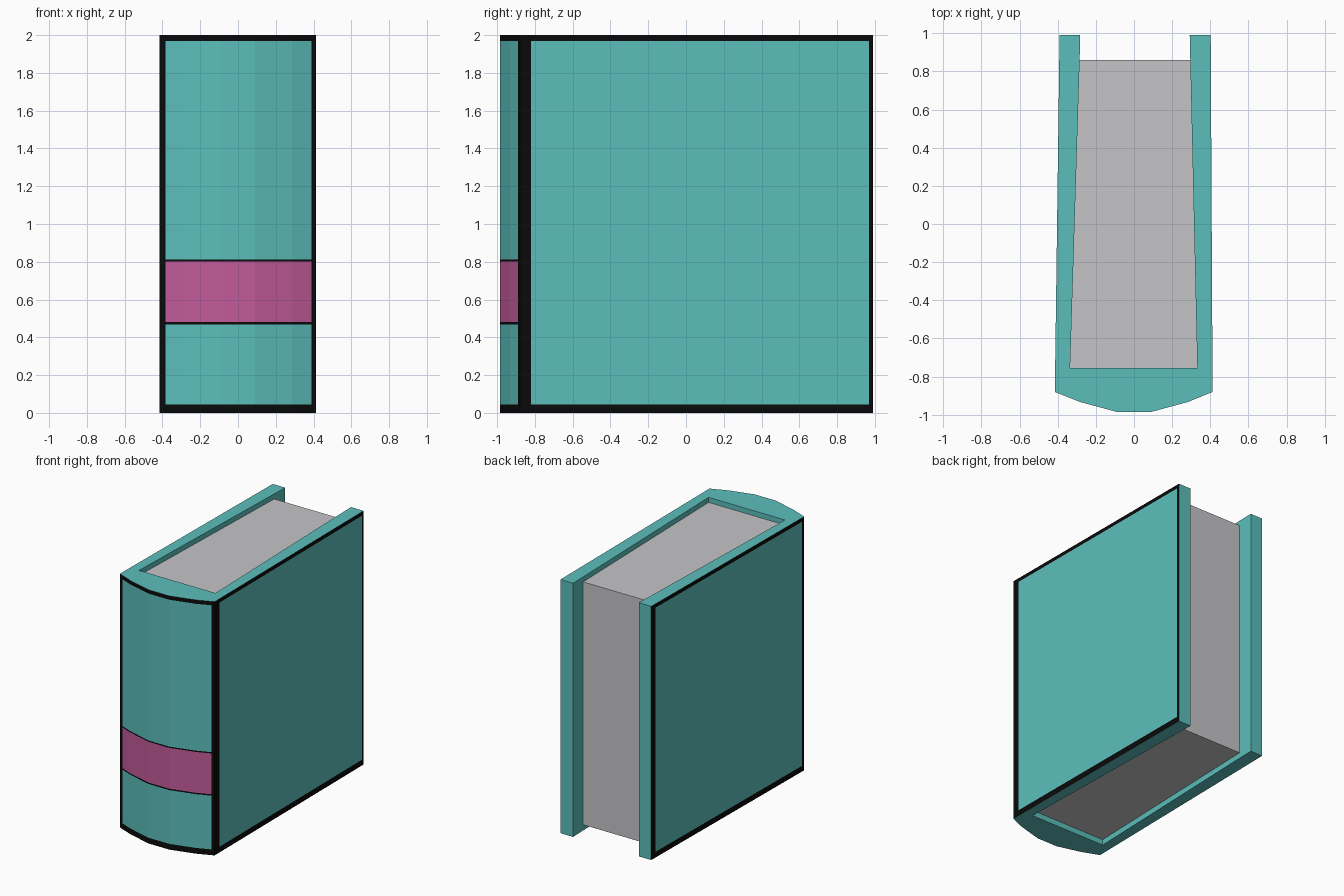
import bpy, bmesh
from mathutils import Vector

if "Cube" in bpy.data.objects:
    bpy.data.objects.remove(bpy.data.objects["Cube"])


def material(name, rgb):
    m = bpy.data.materials.new(name)
    m.diffuse_color = (*rgb, 1)
    m.use_nodes = True
    m.node_tree.nodes["Principled BSDF"].inputs["Base Color"].default_value = m.diffuse_color
    return m


teal = material("teal cloth", (0.105, 0.52, 0.50))
black = material("black edging", (0.003, 0.003, 0.003))
pink = material("pink band", (0.54, 0.105, 0.325))
paper = material("grey paper", (0.56, 0.555, 0.58))


def extrude_profile(points, z0, z1):
    """Closed prism from an xy outline."""
    bm = bmesh.new()
    base = bm.faces.new([bm.verts.new((x, y, z0)) for x, y in points])
    top = bmesh.ops.extrude_face_region(bm, geom=[base])["geom"]
    bmesh.ops.translate(bm, vec=(0, 0, z1 - z0),
                        verts=[v for v in top if isinstance(v, bmesh.types.BMVert)])
    if not any(abs(f.calc_center_median().z - z0) < 1e-5 for f in bm.faces):
        bm.faces.new([v for v in bm.verts if abs(v.co.z - z0) < 1e-5])
    bmesh.ops.recalc_face_normals(bm, faces=bm.faces)
    return bm


def finish(bm, name, mats):
    me = bpy.data.meshes.new(name)
    bm.to_mesh(me)
    bm.free()
    for m in mats:
        me.materials.append(m)
    ob = bpy.data.objects.new(name, me)
    bpy.context.collection.objects.link(ob)
    return ob


# Cover: U-shaped boards with a rounded spine
outline = [(-0.39, 0.99), (-0.415, -0.88), (-0.285, -0.932), (-0.09, -0.985),
           (0.09, -0.985), (0.285, -0.932), (0.412, -0.88), (0.402, 0.99),
           (0.292, 0.99), (0.295, 0.86), (0.332, -0.755), (-0.335, -0.755),
           (-0.285, 0.86), (-0.282, 0.99)]
cover = extrude_profile(outline, 0, 2)


def is_spine(f):
    return f.normal.y < -0.5 and f.calc_center_median().y < -0.85


def is_board(f):
    return abs(f.normal.x) > 0.9 and f.normal.x * f.calc_center_median().x > 0


def cut(test, axis, values):
    """Slice only the chosen faces at the given coordinates."""
    for v in values:
        faces = [f for f in cover.faces if test(f)]
        edges = {e for f in faces for e in f.edges}
        verts = {p for f in faces for p in f.verts}
        co, no = Vector((0, 0, 0)), Vector((0, 0, 0))
        co[axis], no[axis] = v, 1
        bmesh.ops.bisect_plane(cover, geom=faces + list(edges) + list(verts),
                               dist=1e-6, plane_co=co, plane_no=no)
        cover.normal_update()


LOW, HIGH = 0.045, 1.97
RIGHT, LEFT = (-0.82, 0.968), (-0.85, 0.935)
cut(lambda f: is_spine(f) or is_board(f), 2, (LOW, HIGH))
cut(is_spine, 2, (0.469, 0.48, 0.802, 0.812))
cut(is_spine, 0, (-0.385, 0.39))
cut(lambda f: is_board(f) and f.normal.x > 0, 1, RIGHT)
cut(lambda f: is_board(f) and f.normal.x < 0, 1, LEFT)

# Black edging around each outer panel, pink band on the spine
for f in cover.faces:
    c = f.calc_center_median()
    if is_spine(f):
        inside = LOW < c.z < HIGH and -0.385 < c.x < 0.39
        if inside and 0.48 < c.z < 0.802:
            f.material_index = 2
        elif not inside or 0.469 < c.z < 0.812:
            f.material_index = 1
    elif is_board(f):
        y0, y1 = RIGHT if f.normal.x > 0 else LEFT
        if not (LOW < c.z < HIGH and y0 < c.y < y1):
            f.material_index = 1
finish(cover, "book_cover", [teal, black, pink])

# Page block, slightly recessed at top and bottom
pages = extrude_profile([(-0.285, 0.86), (-0.335, -0.755),
                         (0.332, -0.755), (0.295, 0.86)], 0.045, 1.96)
finish(pages, "page_block", [paper])
